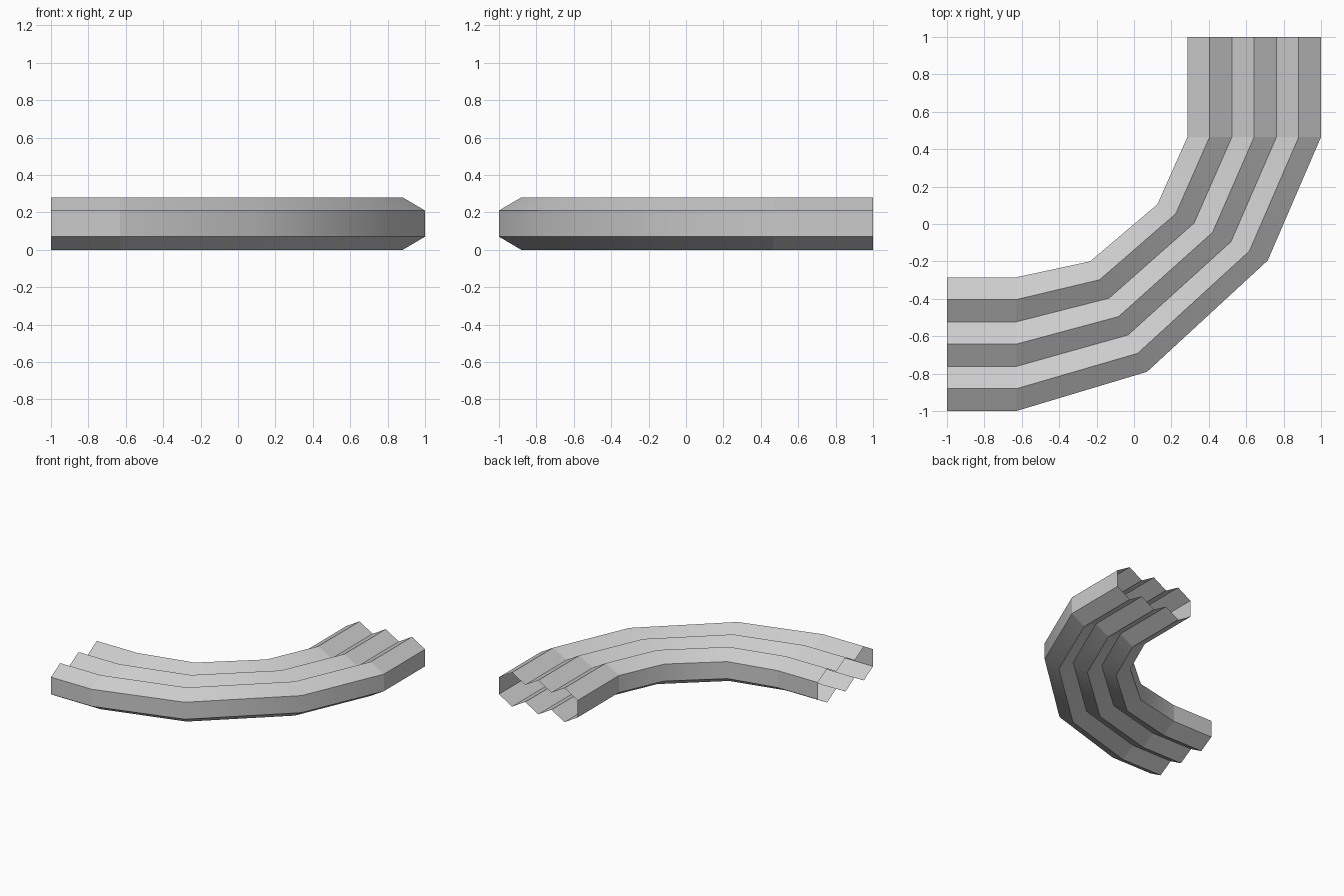
import bpy
import bmesh
from mathutils import Vector

cube = bpy.data.objects.get("Cube")
if cube:
    bpy.data.objects.remove(cube, do_unlink=True)

# Inner and outer rails of the bend, in plan
INNER = [(-1, -0.285), (-0.63, -0.285), (-0.235, -0.2),
         (0.125, 0.105), (0.285, 0.465), (0.285, 1)]
OUTER = [(-1, -1), (-0.63, -1), (0.07, -0.79),
         (0.715, -0.195), (1, 0.465), (1, 1)]
HEIGHT, GROOVE, STEPS = 0.28, 0.07, 6

# Closed cross-section: ridged top, outer wall, mirrored underside, inner wall
top = [(k / STEPS, HEIGHT - (0 if k % 2 else GROOVE)) for k in range(STEPS + 1)]
profile = top + [(t, HEIGHT - z) for t, z in reversed(top)]

# Sweep the section between the rails, leaving both ends open
bm = bmesh.new()
rings = []
for inner, outer in zip(INNER, OUTER):
    ring = []
    for t, z in profile:
        p = Vector(inner).lerp(Vector(outer), t)
        ring.append(bm.verts.new((p.x, p.y, z)))
    rings.append(ring)

n = len(profile)
for a, b in zip(rings, rings[1:]):
    for k in range(n):
        j = (k + 1) % n
        bm.faces.new((a[k], a[j], b[j], b[k])).smooth = True

# Crisp lengthwise creases, and crisp joints where the straights meet the curve
for a, b in zip(rings, rings[1:]):
    for v, w in zip(a, b):
        bm.edges.get((v, w)).smooth = False
for ring in (rings[1], rings[-2]):
    for k in range(n):
        bm.edges.get((ring[k], ring[(k + 1) % n])).smooth = False

mesh = bpy.data.meshes.new("ribbed_bend")
bm.to_mesh(mesh)
bm.free()

# Single plain grey
grey = bpy.data.materials.new("light_grey")
grey.use_nodes = True
colour = (0.6, 0.6, 0.6, 1)
grey.diffuse_color = colour
grey.node_tree.nodes["Principled BSDF"].inputs["Base Color"].default_value = colour
mesh.materials.append(grey)

bend = bpy.data.objects.new("ribbed_bend", mesh)
bpy.context.collection.objects.link(bend)
